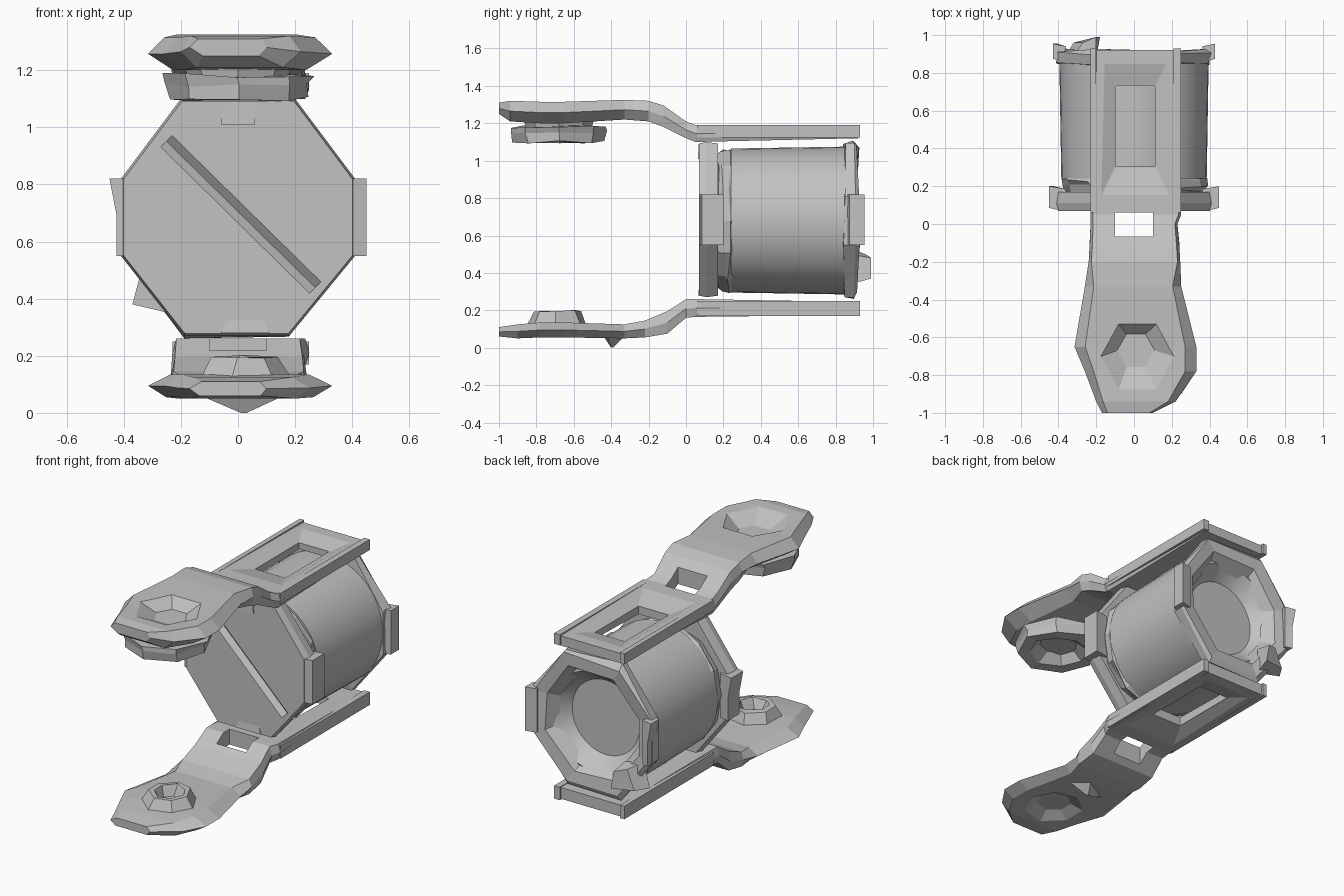
import bpy, bmesh, random
from math import cos, sin, pi, radians
from mathutils import Matrix, Vector

random.seed(4)
if "Cube" in bpy.data.objects:
    bpy.data.objects.remove(bpy.data.objects["Cube"])

grey = bpy.data.materials.new("light_grey")
grey.use_nodes = True
colour = (0.54, 0.54, 0.54, 1)
grey.diffuse_color = colour
grey.node_tree.nodes["Principled BSDF"].inputs["Base Color"].default_value = colour
CZ = 0.68  # height of the drum axis


def loft(name, rings, closed=False, rough=0.0):
    """Skin equal-sized rings of points; cap the ends, or join last to first."""
    bm = bmesh.new()
    rows = [[bm.verts.new(Vector(p) + Vector([random.uniform(-rough, rough) for _ in "xyz"]))
             for p in ring] for ring in rings]
    pairs = list(zip(rows, rows[1:]))
    if closed:
        pairs.append((rows[-1], rows[0]))
    else:
        bm.faces.new(rows[0])
        bm.faces.new(rows[-1])
    n = len(rows[0])
    for a, b in pairs:
        for i in range(n):
            j = (i + 1) % n
            bm.faces.new((a[i], a[j], b[j], b[i]))
    bmesh.ops.recalc_face_normals(bm, faces=bm.faces)
    mesh = bpy.data.meshes.new(name)
    bm.to_mesh(mesh)
    bm.free()
    mesh.materials.append(grey)
    obj = bpy.data.objects.new(name, mesh)
    bpy.context.collection.objects.link(obj)
    return obj


def box(name, x, y, z, taper=1.0):
    """Box from ranges; taper scales its second end in x and y."""
    cx, cy = sum(x) / 2, sum(y) / 2

    def ring(k, h):
        return [(cx + (px - cx) * k, cy + (py - cy) * k, h)
                for px, py in ((x[0], y[0]), (x[1], y[0]), (x[1], y[1]), (x[0], y[1]))]
    return loft(name, [ring(1, z[0]), ring(taper, z[1])])


def round_y(y, r, n):
    return [(r * cos(2 * pi * i / n), y, CZ + r * sin(2 * pi * i / n)) for i in range(n)]


def round_z(x, y, z, r, n=8):
    return [(x + r * cos(2 * pi * i / n), y + r * sin(2 * pi * i / n), z) for i in range(n)]


def cut(obj, cutters):
    for c in cutters:
        m = obj.modifiers.new("cut", "BOOLEAN")
        m.operation, m.solver, m.object = "DIFFERENCE", "EXACT", c
    bpy.context.view_layer.update()
    graph = bpy.context.evaluated_depsgraph_get()
    mesh = bpy.data.meshes.new_from_object(obj.evaluated_get(graph))
    obj.modifiers.clear()
    obj.data = mesh
    for c in cutters:
        bpy.data.objects.remove(c)


# Drum with a dished back
drum = loft("drum", [round_y(y, r, 40) for y, r in
                     ((0.14, 0.35), (0.24, 0.36), (0.24, 0.385), (0.85, 0.395),
                      (0.87, 0.31), (0.78, 0.23))])
for o in bpy.context.selected_objects:
    o.select_set(False)
drum.select_set(True)
bpy.context.view_layer.objects.active = drum
bpy.ops.object.shade_smooth_by_angle(angle=radians(35))
loft("drum_collar", [round_y(y, r, 14) for y, r in
                     ((0.17, 0.37), (0.2, 0.385), (0.23, 0.39), (0.26, 0.37))], rough=0.012)

# Eight-sided end flanges
OCT = ((-0.2, 0.42), (0.2, 0.42), (0.41, 0.14), (0.41, -0.13),
       (0.18, -0.41), (-0.19, -0.41), (-0.41, -0.13), (-0.41, 0.14))


def octagon(y, k):
    return [(x * k, y, CZ + z * k) for x, z in OCT]


front = loft("front_flange", [octagon(0.07, 0.98), octagon(0.11, 1), octagon(0.17, 0.98)])
groove = box("groove_cutter", (-0.365, 0.365), (-0.02, 0.02), (-0.02, 0.02))
groove.matrix_world = (Matrix.Translation((0.01, 0.07, 0.695)) @ Matrix.Rotation(radians(44.5), 4, "Y")
                       @ Matrix.Rotation(radians(45), 4, "X"))
cut(front, [groove])
loft("back_flange", [octagon(0.85, 0.98), octagon(0.9, 1), octagon(0.92, 0.95),
                     octagon(0.91, 0.76), octagon(0.83, 0.66)], closed=True, rough=0.012)

# Side lugs on both flanges: flared plates standing proud of the rim
for side, s in (("left", 1), ("right", -1)):
    for end, y0, y1, reach in (("front", 0.07, 0.2, 0.45), ("back", 0.86, 0.955, 0.43)):
        foot = reach if s > 0 else reach - 0.025
        loft(f"{end}_{side}_lug", [
            [(s * 0.38, y0, z), (s * r, y0 + 0.015, z), (s * r, y1, z), (s * 0.36, y1 - 0.015, z)]
            for z, r in ((0.55, foot), (0.69, foot), (0.82, reach))])
loft("back_catch", [[(-0.37, 0.88, 0.38), (-0.2, 0.88, 0.34), (-0.2, 0.88, 0.5), (-0.33, 0.88, 0.53)],
                    [(-0.32, 0.96, 0.38), (-0.18, 0.99, 0.37), (-0.2, 0.99, 0.48), (-0.27, 0.96, 0.5)]])
box("front_upper_tab", (-0.06, 0.06), (0.064, 0.12), (1.01, 1.09), 0.9)
box("front_lower_tab", (-0.06, 0.11), (0.064, 0.12), (0.28, 0.36), 0.6)


# Arms: stations of y, left reach, right reach, top, bottom
def arm(name, stations, top_wide, low_wide):
    rings = []
    for y, a, b, top, low in stations:
        t, u = (top_wide, low_wide) if y < -0.3 else (0.94, 0.94)
        mid = (top + low) / 2
        rings.append([(-a, y, mid), (-a * t, y, top), (b * t, y, top),
                      (b, y, mid), (b * u, y, low), (-a * u, y, low)])
    return loft(name, rings)


upper = arm("upper_arm", (
    (-1, 0.17, 0.1, 1.31, 1.25), (-0.94, 0.2, 0.22, 1.32, 1.21), (-0.78, 0.26, 0.33, 1.315, 1.2),
    (-0.65, 0.315, 0.33, 1.315, 1.2),
    (-0.33, 0.26, 0.25, 1.325, 1.22), (-0.2, 0.24, 0.245, 1.32, 1.21), (-0.12, 0.235, 0.24, 1.295, 1.18),
    (0, 0.23, 0.23, 1.21, 1.12), (0.05, 0.23, 0.25, 1.19, 1.1), (0.92, 0.21, 0.24, 1.18, 1.12)), 0.82, 0.72)
lower = arm("lower_arm", (
    (-1, 0.17, 0.1, 0.11, 0.06), (-0.9, 0.21, 0.25, 0.125, 0.05), (-0.78, 0.26, 0.33, 0.135, 0.055),
    (-0.65, 0.315, 0.33, 0.135, 0.055),
    (-0.33, 0.26, 0.25, 0.125, 0.05), (-0.22, 0.24, 0.245, 0.145, 0.055), (-0.1, 0.235, 0.24, 0.195, 0.075),
    (0, 0.23, 0.23, 0.26, 0.16), (0.05, 0.23, 0.25, 0.26, 0.165), (0.92, 0.21, 0.24, 0.245, 0.175)), 0.75, 0.8)


def arm_cutters(face, out):
    """Strap hole, long window and its sloping surround; out is the outward direction."""
    hole = box("hole_cutter", (-0.1, 0.1), (-0.065, 0.06), (face - 0.2, face + 0.2))
    window = box("window_cutter", (-0.095, 0.11), (0.305, 0.73), (face - 0.2, face + 0.2))
    surround = box("surround_cutter", (-0.1, 0.115), (0.3, 0.735),
                   (face - out * 0.03, face + out * 0.01), 1.8)
    return [hole, window, surround]


# Crater sockets in the gripping pads
upper_socket = loft("socket_cutter", [round_z(0.01, -0.67, 1.26, 0.1, 6), round_z(0.02, -0.71, 1.33, 0.22, 6)])
lower_socket = loft("socket_cutter", [round_z(0.02, -0.7, 0.09, 0.1, 7), round_z(0.02, -0.7, 0.04, 0.2, 7)])
cut(upper, arm_cutters(1.185, 1) + [upper_socket])
cut(lower, arm_cutters(0.17, -1) + [lower_socket])

# Edge rails along the straight part of each arm
for label, z0, z1 in (("upper", 1.125, 1.19), ("lower", 0.17, 0.25)):
    for side, x0, x1 in (("left", 0.21, 0.248), ("right", -0.23, -0.2)):
        box(f"{label}_{side}_rail", (x0, x1), (0.06, 0.93), (z0, z1))

# Ring pad under the upper arm, and its neck
loft("upper_ring_pad", [round_z(0, -0.68, h, r) for h, r in
                        ((1.185, 0.26), (1.15, 0.25), (1.1, 0.24), (1.1, 0.17), (1.16, 0.1), (1.185, 0.1))],
     closed=True, rough=0.01)
loft("upper_pad_neck", [round_z(0, -0.68, 1.15, 0.17), round_z(0, -0.68, 1.23, 0.19)])

# Raised ring on the lower arm, and the spur beneath it
loft("lower_ring", [round_z(0.02, -0.69, h, r, 7) for h, r in
                    ((0.11, 0.17), (0.195, 0.125), (0.195, 0.09), (0.13, 0.06))], rough=0.008)
loft("lower_spur", [[(-0.13, -0.44, 0.06), (0.16, -0.42, 0.06), (0.05, -0.33, 0.06)],
                    [(0.01, -0.4, 0.0), (0.03, -0.4, 0.0), (0.02, -0.39, 0.0)]])
